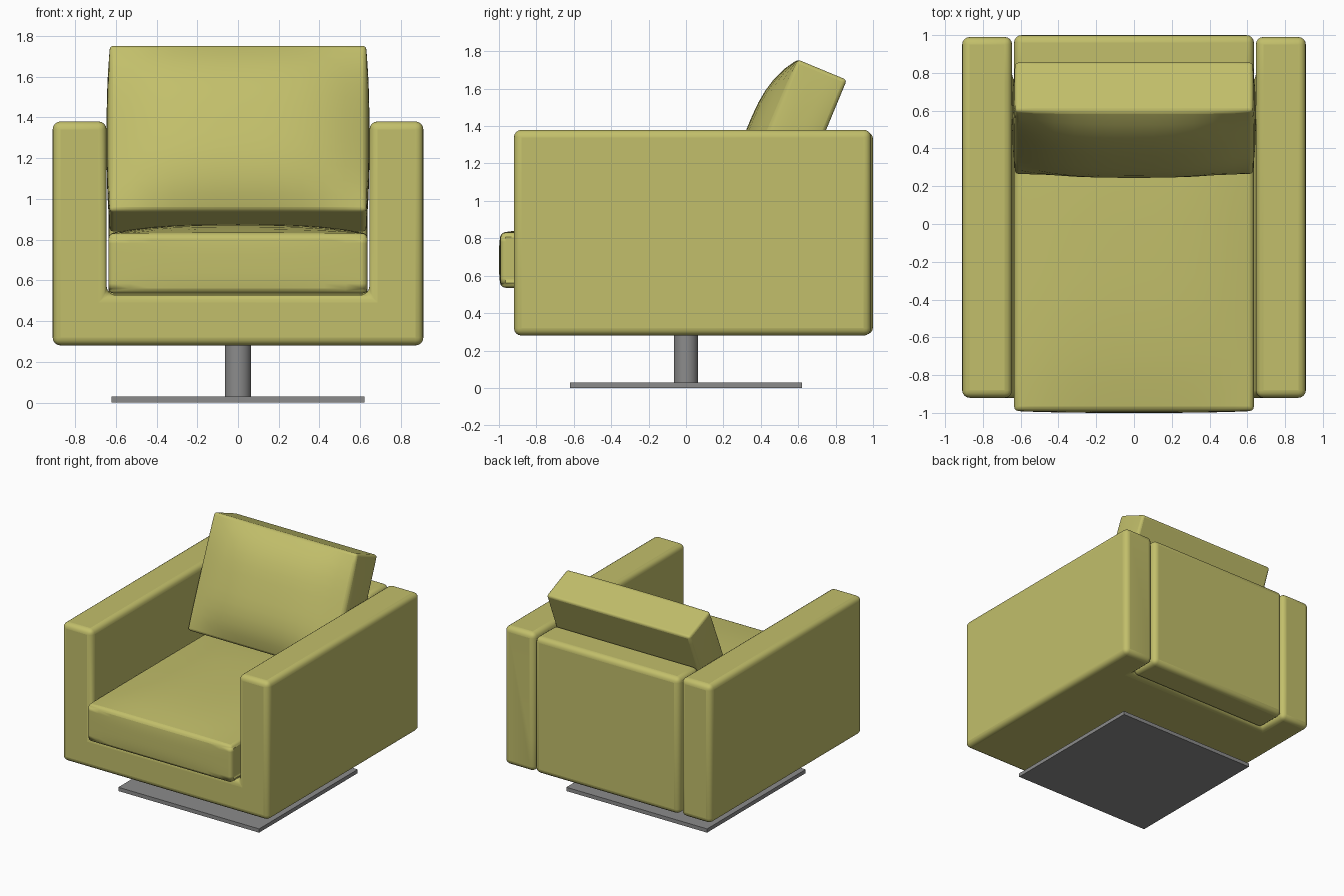
import bpy, bmesh, math
from mathutils import Matrix, Vector

cube = bpy.data.objects.get("Cube")
if cube:
    bpy.data.objects.remove(cube)


def material(name, rgb):
    m = bpy.data.materials.new(name)
    m.use_nodes = True
    m.diffuse_color = (*rgb, 1)
    m.node_tree.nodes["Principled BSDF"].inputs["Base Color"].default_value = (*rgb, 1)
    return m


FABRIC = material("olive fabric", (0.54, 0.52, 0.145))
METAL = material("grey metal", (0.26, 0.26, 0.26))


def finish(name, bm, mat, bevel=0, segments=4, cutter=None):
    """Turn a bmesh into a smooth, optionally cut and rounded object."""
    bmesh.ops.recalc_face_normals(bm, faces=bm.faces)
    mesh = bpy.data.meshes.new(name)
    bm.to_mesh(mesh)
    bm.free()
    mesh.materials.append(mat)
    ob = bpy.data.objects.new(name, mesh)
    bpy.context.collection.objects.link(ob)
    if cutter:
        mod = ob.modifiers.new("notch", 'BOOLEAN')
        mod.operation = 'DIFFERENCE'
        mod.solver = 'EXACT'
        mod.object = cutter
    if bevel:
        mod = ob.modifiers.new("rounding", 'BEVEL')
        mod.width = bevel
        mod.segments = segments
        mod.limit_method = 'ANGLE'
        mod.angle_limit = math.radians(40)
    bpy.ops.object.select_all(action='DESELECT')
    ob.select_set(True)
    bpy.context.view_layer.objects.active = ob
    bpy.ops.object.shade_smooth_by_angle(angle=math.radians(35))
    return ob


def box(lo, hi):
    lo, hi = Vector(lo), Vector(hi)
    bm = bmesh.new()
    bmesh.ops.create_cube(bm, size=1)
    bmesh.ops.scale(bm, vec=hi - lo, verts=bm.verts)
    bmesh.ops.translate(bm, vec=(lo + hi) / 2, verts=bm.verts)
    return bm


def cushion(size, puffs, cuts=11):
    """Subdivided box, swollen by puffs: (axis, side, height)."""
    bm = bmesh.new()
    bmesh.ops.create_cube(bm, size=2)
    bmesh.ops.subdivide_edges(bm, edges=bm.edges, cuts=cuts, use_grid_fill=True)
    half = [s / 2 for s in size]
    for v in bm.verts:
        unit = v.co.copy()
        v.co = [unit[i] * half[i] for i in range(3)]
        for axis, side, height in puffs:
            fall = 1
            for i in range(3):
                if i != axis:
                    fall *= 1 - abs(unit[i]) ** 3
            v.co[axis] += side * height * fall * max(0, unit[axis] * side)
    return bm


# Hidden notch that leaves room for the back panel
notch = finish("back_notch_cutter", box((-0.645, 0.75, 0.1), (0.645, 1.3, 1.6)), FABRIC)
notch.hide_render = True
notch.hide_viewport = True
notch.display_type = 'WIRE'

# U-shaped frame: both arms and the base
half_u = [(0.91, 0.28), (0.91, 1.38), (0.645, 1.38), (0.645, 0.53)]
outline = half_u + [(-x, z) for x, z in reversed(half_u)]
bm = bmesh.new()
face = bm.faces.new([bm.verts.new((x, -0.92, z)) for x, z in outline])
new = bmesh.ops.extrude_face_region(bm, geom=[face])["geom"]
bmesh.ops.translate(bm, vec=(0, 1.91, 0),
                    verts=[g for g in new if isinstance(g, bmesh.types.BMVert)])
finish("arm_frame", bm, FABRIC, 0.04, cutter=notch)

# Upright back panel
finish("back_panel", box((-0.635, 0.74, 0.285), (0.635, 1.0, 1.37)), FABRIC, 0.04)

# Seat cushion with a crowned top
bm = cushion((1.27, 1.73, 0.295), [(2, 1, 0.045), (1, -1, 0.01)])
bmesh.ops.translate(bm, vec=(0, -0.125, 0.683), verts=bm.verts)
finish("seat_cushion", bm, FABRIC, 0.03, 3)

# Leaning back cushion with a puffed front
bm = cushion((1.26, 0.285, 0.88), [(1, -1, 0.11), (0, 1, 0.015), (0, -1, 0.015)])
bmesh.ops.transform(bm, verts=bm.verts,
                    matrix=Matrix.Translation((0, 0.56, 1.295))
                    @ Matrix.Rotation(math.radians(-22.5), 4, 'X'))
finish("back_cushion", bm, FABRIC, 0.018, 3)

# Swivel stand
bm = bmesh.new()
bmesh.ops.create_cone(bm, cap_ends=True, segments=32, radius1=0.065, radius2=0.065,
                      depth=0.27, matrix=Matrix.Translation((0, 0, 0.155)))
finish("swivel_post", bm, METAL)
finish("floor_plate", box((-0.62, -0.62, 0), (0.62, 0.62, 0.03)), METAL)
